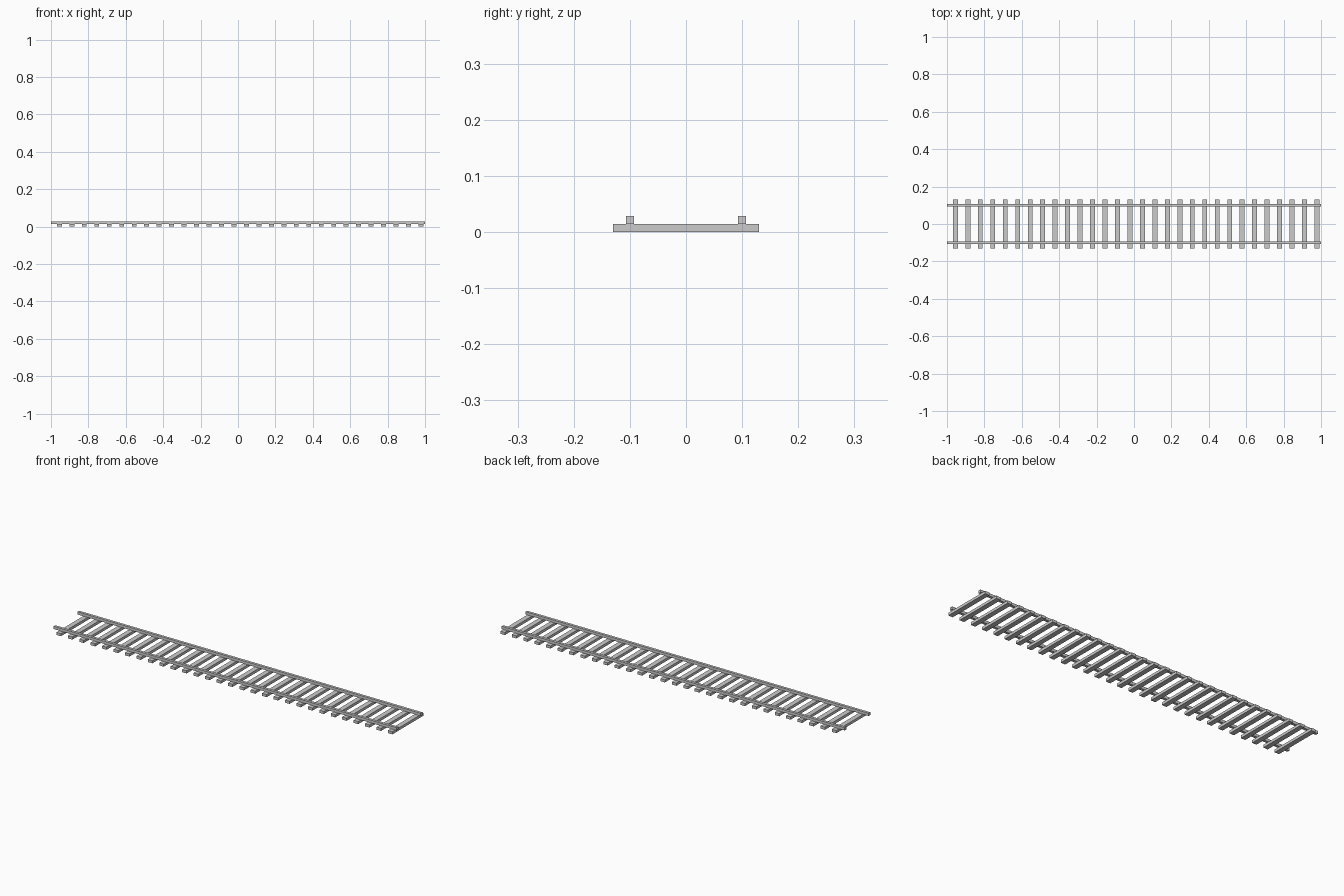
import bpy

if "Cube" in bpy.data.objects:
    bpy.data.objects.remove(bpy.data.objects["Cube"])

def box(name, x, y, z):
    """Box spanning the given (min, max) ranges."""
    bpy.ops.mesh.primitive_cube_add(size=1, location=[(a + b) / 2 for a, b in (x, y, z)])
    ob = bpy.context.object
    ob.name = name
    ob.scale = [b - a for a, b in (x, y, z)]
    bpy.ops.object.transform_apply(location=False, rotation=False, scale=True)
    return ob

COUNT = 30
PITCH = 2 / COUNT
FIRST_X = -0.955
SLEEPER_W = 0.026
SLEEPER_TOP = 0.014
RAIL_TOP = 0.0285

# Wooden sleepers, evenly spaced along the track
sleeper = box("sleepers", (FIRST_X - SLEEPER_W / 2, FIRST_X + SLEEPER_W / 2),
              (-0.13, 0.13), (0, SLEEPER_TOP))
arr = sleeper.modifiers.new("repeat", 'ARRAY')
arr.count = COUNT
arr.use_relative_offset = False
arr.use_constant_offset = True
arr.constant_offset_displace = (PITCH, 0, 0)

# Two rails running the full length
for name, y in (("front_rail", -0.1), ("back_rail", 0.1)):
    box(name, (-1, 1), (y - 0.007, y + 0.007), (SLEEPER_TOP, RAIL_TOP))
